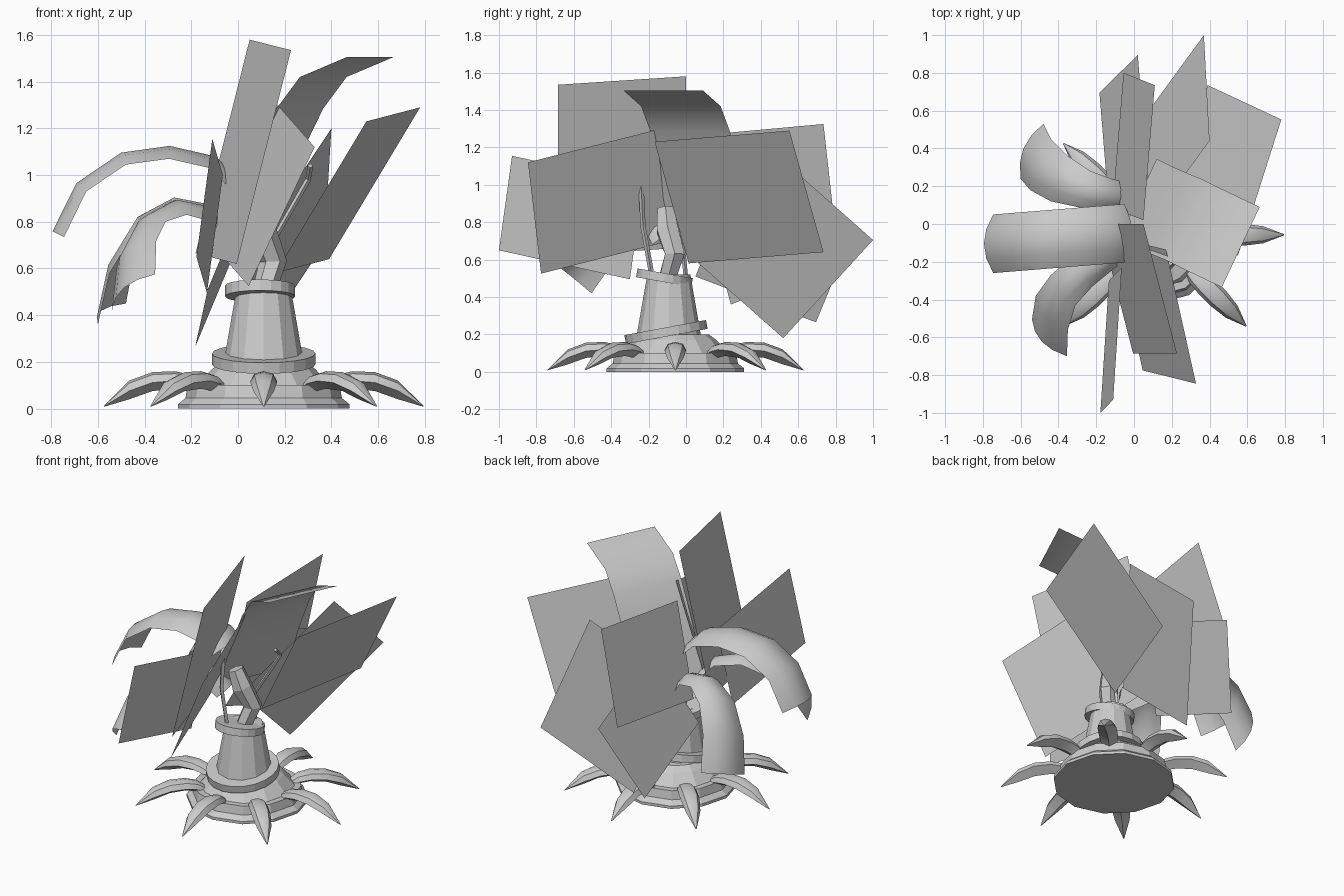
import bpy, bmesh, math
from mathutils import Vector, Matrix

cube = bpy.data.objects.get("Cube")
if cube:
    bpy.data.objects.remove(cube)

grey = bpy.data.materials.new("plain grey")
grey.use_nodes = True
grey.diffuse_color = (0.6, 0.6, 0.6, 1)
grey.node_tree.nodes["Principled BSDF"].inputs["Base Color"].default_value = (0.6, 0.6, 0.6, 1)

CX, CY = 0.11, -0.057


def make(name, rows, closed=False, caps=False, angle=None):
    """Skin a list of point rows into one mesh."""
    bm = bmesh.new()
    grid = [[bm.verts.new(p) for p in row] for row in rows]
    n = len(grid[0])
    for a, b in zip(grid, grid[1:]):
        for i in range(n if closed else n - 1):
            j = (i + 1) % n
            bm.faces.new((a[i], a[j], b[j], b[i]))
    if caps:
        bm.faces.new(grid[0][::-1])
        bm.faces.new(grid[-1])
    bmesh.ops.remove_doubles(bm, verts=bm.verts, dist=0.0005)
    bmesh.ops.recalc_face_normals(bm, faces=bm.faces)
    mesh = bpy.data.meshes.new(name)
    bm.to_mesh(mesh)
    bm.free()
    mesh.materials.append(grey)
    ob = bpy.data.objects.new(name, mesh)
    bpy.context.collection.objects.link(ob)
    if angle:
        bpy.ops.object.select_all(action='DESELECT')
        ob.select_set(True)
        bpy.context.view_layer.objects.active = ob
        bpy.ops.object.shade_smooth_by_angle(angle=math.radians(angle))
    return ob


def lathe(name, profile, centre, sides=12, tilt=0):
    """Turned part, leaning about the x axis."""
    lean = Matrix.Rotation(math.radians(tilt), 3, 'X')
    rows = []
    for r, z in profile:
        ring = [Vector((r * math.cos(t), r * math.sin(t), z))
                for t in (math.tau * i / sides for i in range(sides))]
        rows.append([lean @ p + Vector(centre) for p in ring])
    return make(name, rows, closed=True, caps=True)


def tube(name, path, radii, sides=6):
    pts = [Vector(p) for p in path]
    rows = []
    for i, p in enumerate(pts):
        d = (pts[min(i + 1, len(pts) - 1)] - pts[max(i - 1, 0)]).normalized()
        u = d.cross(Vector((0, 1, 0))).normalized()
        v = d.cross(u)
        rows.append([p + radii[i] * (u * math.cos(math.tau * k / sides) + v * math.sin(math.tau * k / sides))
                     for k in range(sides)])
    return make(name, rows, closed=True, caps=True)


# Pedestal
lathe("base", [(0.368, 0), (0.368, 0.018), (0.335, 0.045), (0.325, 0.1), (0.285, 0.1),
               (0.22, 0.17), (0.18, 0.2)], (CX, CY, 0))
lathe("lower_ring", [(0.18, -0.024), (0.222, -0.024), (0.222, 0.024), (0.18, 0.024)],
      (CX, -0.107, 0.213), 20, 10.5)
lathe("neck", [(0.178, 0.16), (0.115, 0.52)], (CX, -0.092, 0))
lathe("collar", [(0.115, -0.025), (0.15, -0.025), (0.15, 0.022), (0.12, 0.022)],
      (0.095, -0.115, 0.505), 20, -10)

# Eight arched pointed feet: radius, top, bottom, half width
FOOT = [(0.24, 0.10, 0.04, 0.03), (0.31, 0.145, 0.075, 0.05), (0.38, 0.16, 0.085, 0.057),
        (0.477, 0.156, 0.075, 0.057), (0.575, 0.12, 0.04, 0.045), (0.684, 0.012, 0.008, 0.003)]
for k in range(8):
    spin = Matrix.Rotation(math.tau * k / 8, 3, 'Z')
    rows = []
    for r, top, low, w in FOOT:
        mid = low + (top - low) * 0.45
        shape = [(0, top), (w * 0.7, top * 0.75 + mid * 0.25), (w, mid),
                 (0, low), (-w, mid), (-w * 0.7, top * 0.75 + mid * 0.25)]
        rows.append([spin @ Vector((r, y, z)) + Vector((CX, CY, 0)) for y, z in shape])
    make(f"foot_{k + 1}", rows, closed=True, caps=True, angle=40)

# Flat leaves: one corner, next corner, opposite corner
FLAT = {
    "tall_leaf": ((0.05, 0, 1.58), (0.227, -0.685, 1.535), (-0.005, -0.685, 0.62)),
    "front_leaf": ((0.17, -0.136, 1.3), (0.328, -0.845, 1.12), (0.046, -0.775, 0.525)),
    "left_leaf": ((0.55, -0.168, 1.23), (0.78, 0.553, 1.29), (0.39, 0.735, 0.64)),
    "front_right_leaf": ((-0.065, -0.23, 1), (-0.11, -0.93, 1.155), (-0.178, -1, 0.65)),
    "low_back_leaf": ((-0.13, 0.05, 0.51), (-0.183, 0.695, 0.265), (0.02, 0.895, 0.75)),
    "back_left_leaf": ((0.4, 0.44, 1.2), (0.37, 1, 0.705), (0.02, 0.52, 0.18)),
    "back_leaf": ((0.05, 0.02, 1.26), (0.11, 0.735, 1.325), (-0.055, 0.8, 0.74)),
}
for name, corners in FLAT.items():
    a, b, c = map(Vector, corners)
    make(name, [[a, b], [a + c - b, c]])


def bent_leaf(name, edge_a, edge_b, bulge):
    """Curved leaf between two edges, arched across its width."""
    A, B = [Vector(p) for p in edge_a], [Vector(p) for p in edge_b]
    rows = []
    for i, (a, b) in enumerate(zip(A, B)):
        j, h = min(i + 1, len(A) - 1), max(i - 1, 0)
        out = ((A[j] + B[j]) - (A[h] + B[h])).cross(b - a).normalized()
        rows.append([a.lerp(b, t) + out * bulge * 4 * t * (1 - t) for t in (0, 0.25, 0.5, 0.75, 1)])
    make(name, rows, angle=60)


# Drooping leaves on the right side
SPINE = [(-0.05, 0.96), (-0.12, 1.03), (-0.295, 1.07), (-0.48, 1.045), (-0.65, 0.93), (-0.745, 0.735)]
bent_leaf("right_bent_leaf",
          [(x, 0.11 + x * 0.08, z) for x, z in SPINE],
          [(x, -0.2 + x * 0.08, z) for x, z in SPINE], 0.055)
bent_leaf("front_bent_leaf",
          [(-0.04, 0, 0.72), (-0.15, -0.08, 0.84), (-0.3, -0.15, 0.86), (-0.44, -0.27, 0.76),
           (-0.52, -0.38, 0.6), (-0.54, -0.505, 0.42)],
          [(-0.03, -0.18, 0.68), (-0.11, -0.24, 0.8), (-0.22, -0.33, 0.83), (-0.31, -0.43, 0.8),
           (-0.35, -0.56, 0.72), (-0.355, -0.7, 0.575)], 0.05)
bent_leaf("back_bent_leaf",
          [(-0.04, 0.22, 0.72), (-0.12, 0.24, 0.83), (-0.23, 0.28, 0.86), (-0.35, 0.36, 0.81),
           (-0.44, 0.45, 0.66), (-0.48, 0.53, 0.45)],
          [(-0.06, 0.06, 0.72), (-0.16, 0.07, 0.83), (-0.3, 0.09, 0.85), (-0.44, 0.12, 0.76),
           (-0.55, 0.18, 0.58), (-0.6, 0.24, 0.36)], 0.05)

# Upright leaf that curls over to the left
EDGE = [(-0.08, -0.08, 0.72), (0, -0.12, 0.92), (0.08, -0.155, 1.11), (0.165, -0.19, 1.285),
        (0.265, -0.24, 1.42), (0.465, -0.335, 1.505)]
bent_leaf("curled_leaf", [(x + 0.2, y + 0.425, z) for x, y, z in EDGE], EDGE, 0)

# Core of the plant: bent stalk and thin stems
tube("stalk", [(0.11, -0.1, 0.5), (0.15, -0.06, 0.63), (0.1, -0.1, 0.76), (0.06, -0.11, 0.87)],
     [0.05, 0.06, 0.065, 0.05])
tube("front_stem", [(0.05, -0.18, 0.5), (0.04, -0.23, 0.78), (0.06, -0.24, 1.0)], [0.014] * 3, 4)
tube("back_stem", [(0.13, 0, 0.5), (0.14, -0.02, 0.7), (0.3, 0.02, 0.98), (0.31, -0.05, 1.04)],
     [0.012] * 4, 4)
